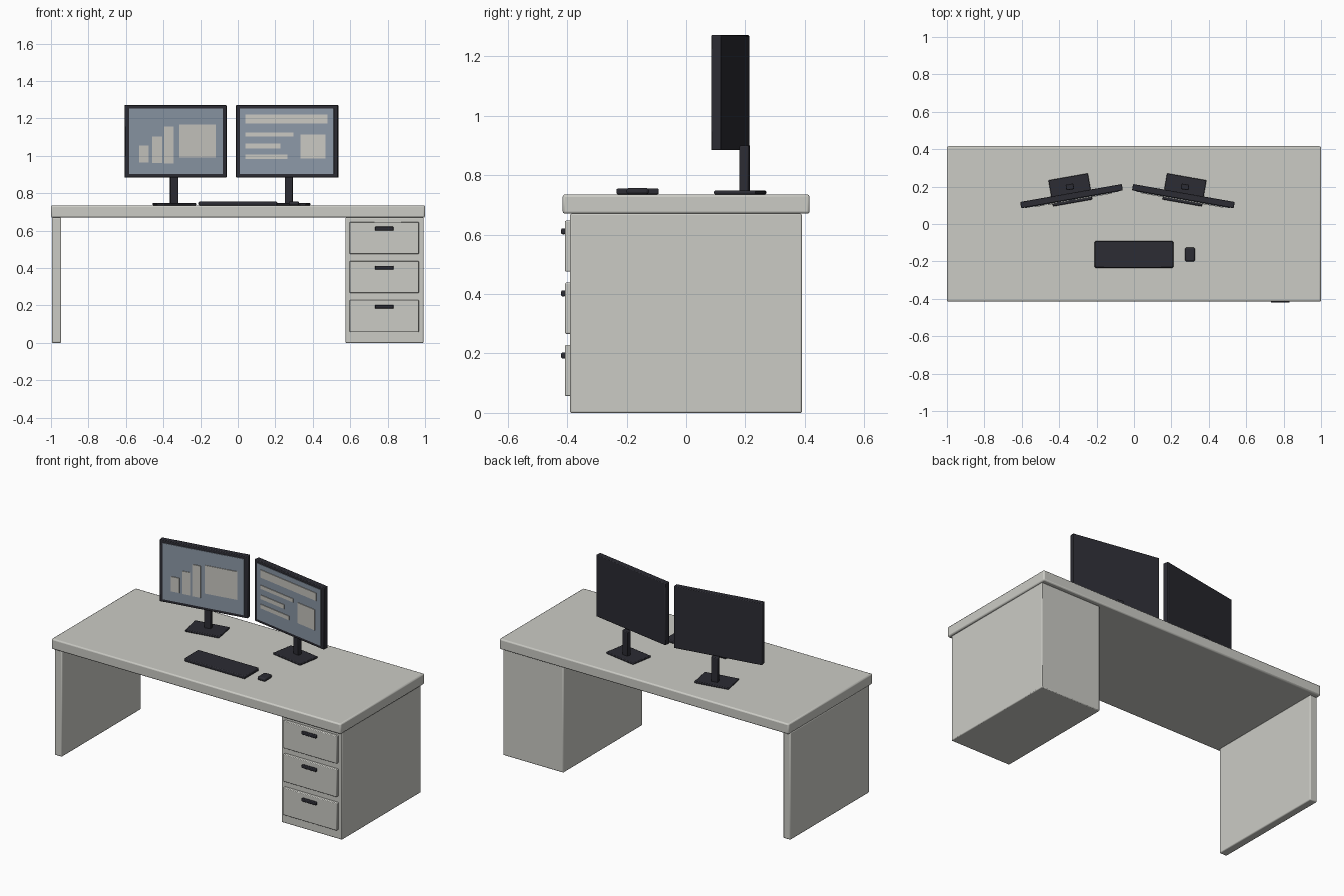
import bpy, math
from mathutils import Matrix, Vector

if "Cube" in bpy.data.objects:
    bpy.data.objects.remove(bpy.data.objects["Cube"])


def mat(name, rgb):
    m = bpy.data.materials.new(name)
    m.diffuse_color = (*rgb, 1)
    m.use_nodes = True
    m.node_tree.nodes["Principled BSDF"].inputs["Base Color"].default_value = m.diffuse_color
    return m


DESK = mat("warm_grey_laminate", (0.60, 0.60, 0.56))
DARK = mat("dark_plastic", (0.025, 0.025, 0.033))
SCREEN = mat("screen_blue_grey", (0.26, 0.31, 0.38))
CONTENT = mat("screen_graphic", (0.58, 0.57, 0.53))


def box(name, xr, yr, zr, material, bevel=0.0, frame=None):
    """Box from (min, max) ranges, optionally placed in a local frame."""
    lo, hi = Vector((xr[0], yr[0], zr[0])), Vector((xr[1], yr[1], zr[1]))
    bpy.ops.mesh.primitive_cube_add(size=1)
    o = bpy.context.object
    o.name = name
    o.data.transform(Matrix.Translation((lo + hi) / 2) @ Matrix.Diagonal((*(hi - lo), 1)))
    if frame is not None:
        o.matrix_world = frame
    o.data.materials.append(material)
    if bevel:
        b = o.modifiers.new("soft_edges", 'BEVEL')
        b.width, b.segments = bevel, 2
        bpy.ops.object.shade_smooth_by_angle(angle=math.radians(35))
    return o


# desk body
box("desktop", (-1, 1), (-0.415, 0.416), (0.67, 0.735), DESK, 0.008)
box("side_panel", (-0.995, -0.945), (-0.39, 0.39), (0, 0.67), DESK, 0.006)
box("drawer_cabinet", (0.575, 0.992), (-0.39, 0.39), (0, 0.67), DESK, 0.005)

# drawers with handles
for i in range(3):
    z = 0.561 - 0.209 * i
    box(f"drawer_front_{i + 1}", (0.597, 0.967), (-0.407, -0.385), (z - 0.086, z + 0.086), DESK, 0.004)
    box(f"drawer_handle_{i + 1}", (0.732, 0.832), (-0.42, -0.405), (z + 0.04, z + 0.06), DARK, 0.004)

# keyboard and mouse
box("keyboard", (-0.21, 0.21), (-0.234, -0.092), (0.735, 0.755), DARK, 0.005)
box("mouse", (0.273, 0.326), (-0.2, -0.126), (0.735, 0.757), DARK, 0.008)

# screen graphics: (x min, x max, z min, z max) per monitor
CHART = [(-0.203, -0.150, 0.963, 1.056), (-0.132, -0.079, 0.961, 1.104),
         (-0.067, -0.014, 0.96, 1.158), (0.014, 0.215, 0.992, 1.168)]
PAGE = [(-0.223, 0.222, 1.174, 1.222), (-0.223, 0.038, 1.104, 1.126),
        (-0.223, -0.033, 1.04, 1.065), (-0.223, 0.005, 0.982, 1.007),
        (0.075, 0.211, 0.987, 1.115)]

# two monitors turned toward each other
for side, x, angle, graphics in (("left", -0.334, 10, CHART), ("right", 0.264, -10, PAGE)):
    f = Matrix.Translation((x, 0.149, 0)) @ Matrix.Rotation(math.radians(angle), 4, 'Z')
    box(side + "_monitor", (-0.276, 0.276), (-0.017, 0.017), (0.884, 1.271), DARK, 0.004, f)
    box(side + "_screen", (-0.255, 0.255), (-0.02, -0.014), (0.902, 1.253), SCREEN, 0, f)
    for i, (x0, x1, z0, z1) in enumerate(graphics):
        box(f"{side}_screen_graphic_{i + 1}", (x0, x1), (-0.024, -0.018), (z0, z1), CONTENT, 0, f)
    box(side + "_stand_post", (-0.021, 0.021), (0.035, 0.065), (0.742, 0.9), DARK, 0.004, f)
    box(side + "_stand_base", (-0.107, 0.107), (-0.037, 0.105), (0.735, 0.748), DARK, 0.004, f)
